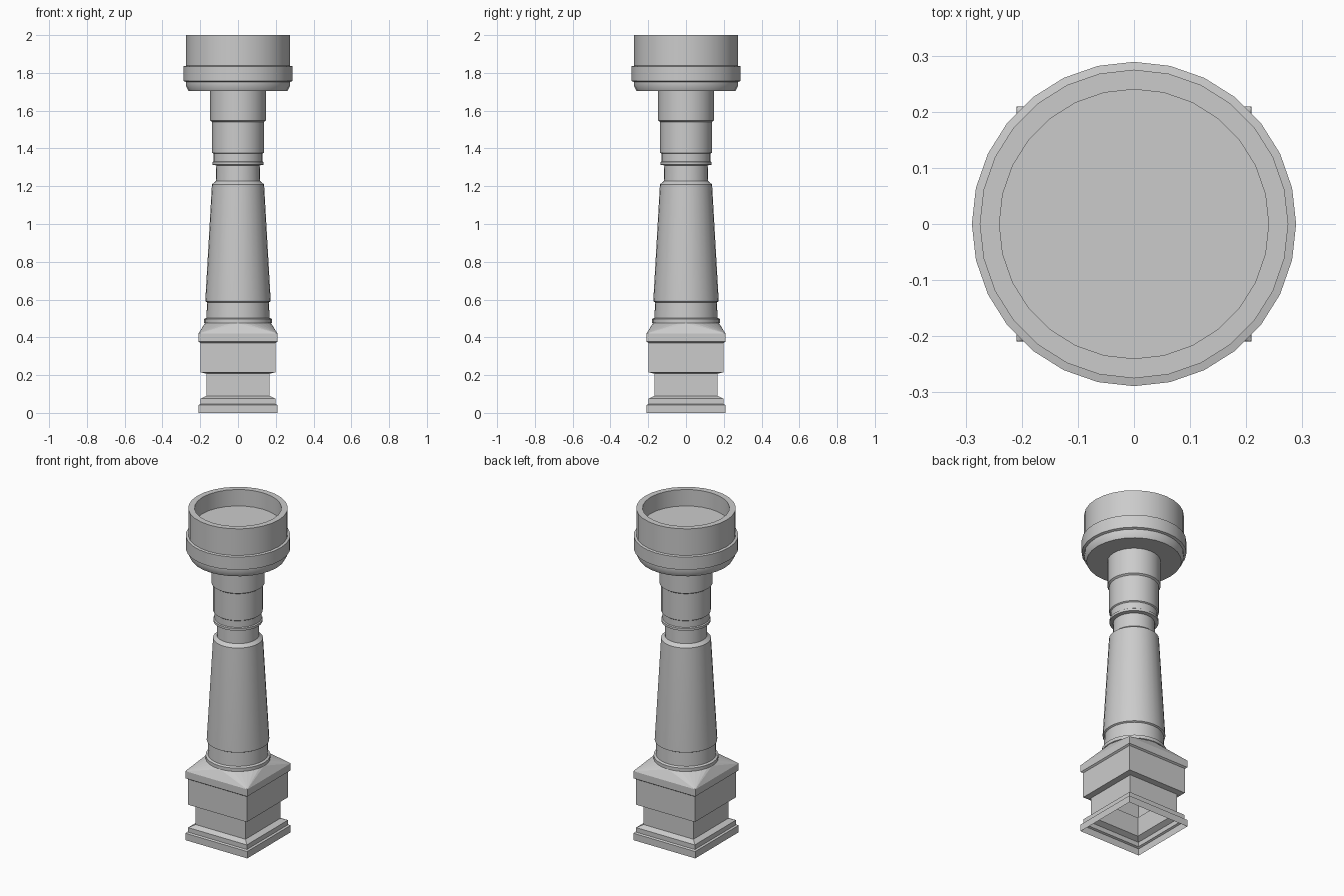
import bpy, bmesh, math

if "Cube" in bpy.data.objects:
    bpy.data.objects.remove(bpy.data.objects["Cube"])

SIDES = 28


def add_ring(bm, radius, z, sides):
    # four-sided rings take "radius" as half the side length
    turn, scale = (math.pi / 4, math.sqrt(2)) if sides == 4 else (0, 1)
    return [bm.verts.new((radius * scale * math.cos(turn + 2 * math.pi * i / sides),
                          radius * scale * math.sin(turn + 2 * math.pi * i / sides), z))
            for i in range(sides)]


def sweep(bm, profile, sides):
    rings = [add_ring(bm, r, z, sides) for r, z in profile]
    for low, high in zip(rings, rings[1:]):
        for i in range(sides):
            j = (i + 1) % sides
            bm.faces.new((low[i], low[j], high[j], high[i]))
    return rings


def finish(bm, name, smooth):
    mesh = bpy.data.meshes.new(name)
    bm.to_mesh(mesh)
    bm.free()
    obj = bpy.data.objects.new(name, mesh)
    bpy.context.collection.objects.link(obj)
    if smooth:
        bpy.ops.object.select_all(action='DESELECT')
        obj.select_set(True)
        bpy.context.view_layer.objects.active = obj
        bpy.ops.object.shade_smooth_by_angle(angle=math.radians(30))
    return obj


# Square pedestal: a shell open at the bottom
bm = bmesh.new()
rings = sweep(bm, [(0.209, 0), (0.209, 0.042), (0.198, 0.047), (0.198, 0.075),
                   (0.168, 0.09), (0.168, 0.208), (0.199, 0.215), (0.199, 0.37),
                   (0.209, 0.377), (0.209, 0.42)], 4)
# Sloping cap that turns the square into the round foot of the column
square, circle = rings[-1], add_ring(bm, 0.175, 0.475, SIDES)
quarter = SIDES // 4
for k in range(4):
    for i in range(k * quarter, (k + 1) * quarter):
        bm.faces.new((square[k], circle[(i + 1) % SIDES], circle[i]))
    bm.faces.new((square[k], square[(k + 1) % 4], circle[(k + 1) * quarter % SIDES]))
bmesh.ops.recalc_face_normals(bm, faces=bm.faces)
finish(bm, "pedestal", False)

# Round column with its mouldings
bm = bmesh.new()
sweep(bm, [(0.175, 0.475), (0.179, 0.477), (0.179, 0.497), (0.167, 0.503),
           (0.164, 0.585), (0.173, 0.59), (0.173, 0.597), (0.138, 1.21),
           (0.117, 1.227), (0.115, 1.31), (0.136, 1.314), (0.136, 1.328),
           (0.130, 1.332), (0.130, 1.372), (0.137, 1.377), (0.137, 1.54),
           (0.147, 1.547), (0.147, 1.705)], SIDES)
finish(bm, "column", True)

# Bowl with a raised band and a shallow recess in the top
bm = bmesh.new()
rings = sweep(bm, [(0.147, 1.705), (0.262, 1.705), (0.275, 1.73), (0.275, 1.752),
                   (0.289, 1.757), (0.289, 1.835), (0.275, 1.838), (0.275, 2.0),
                   (0.24, 2.0), (0.24, 1.9)], SIDES)
bm.faces.new(rings[-1])
finish(bm, "bowl", True)
